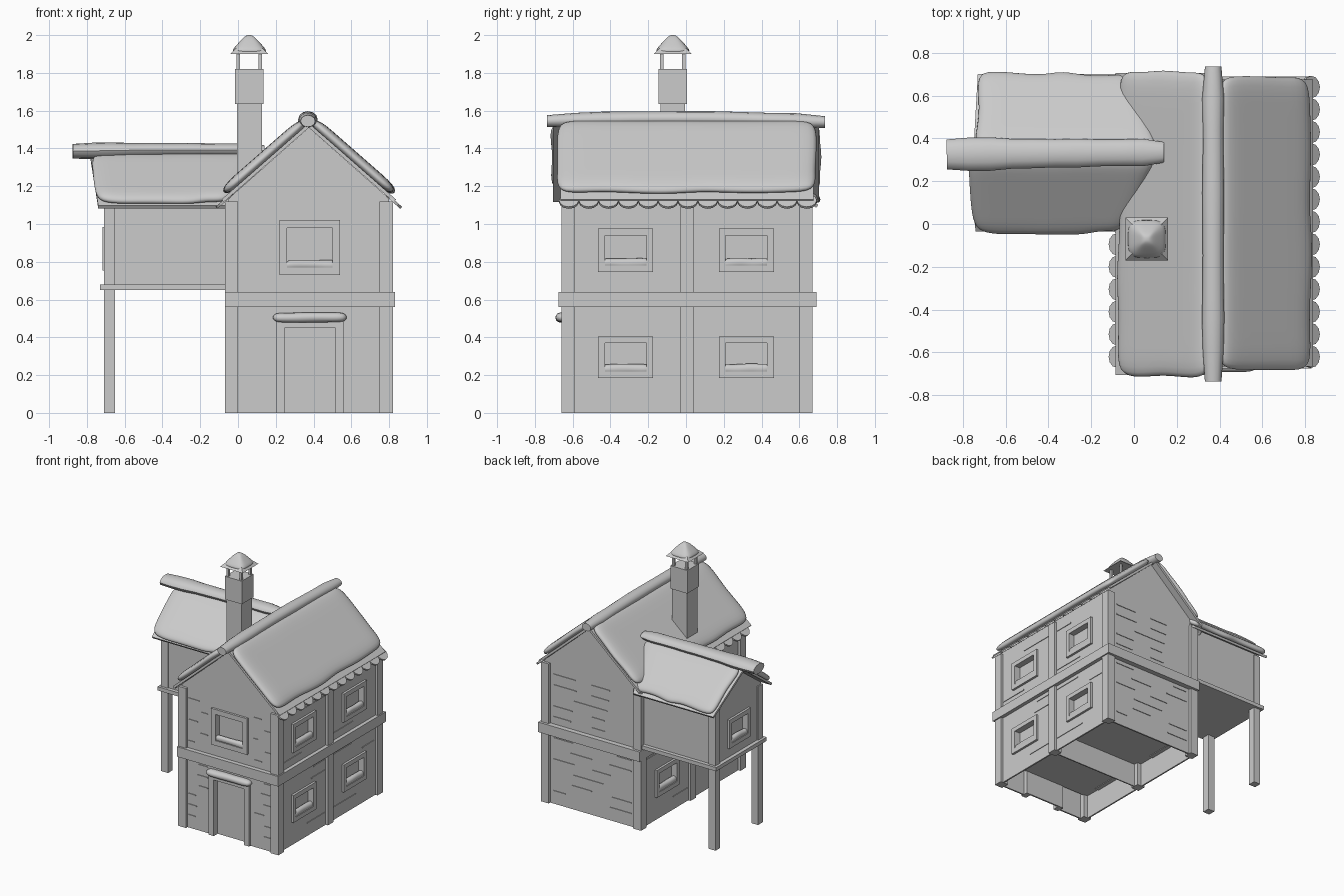
import bpy, bmesh, math, random
from mathutils import Vector, Matrix

random.seed(4)
if "Cube" in bpy.data.objects:
    bpy.data.objects.remove(bpy.data.objects["Cube"])

grey = bpy.data.materials.new("plain light grey")
grey.use_nodes = True
tone = (0.6, 0.6, 0.6, 1)
grey.diffuse_color = tone
grey.node_tree.nodes["Principled BSDF"].inputs["Base Color"].default_value = tone


def finish(name, bm, smooth=False):
    bmesh.ops.recalc_face_normals(bm, faces=bm.faces)
    mesh = bpy.data.meshes.new(name)
    for f in bm.faces:
        f.smooth = smooth
    bm.to_mesh(mesh)
    bm.free()
    mesh.materials.append(grey)
    ob = bpy.data.objects.new(name, mesh)
    bpy.context.collection.objects.link(ob)
    return ob


def add_box(bm, a, b):
    a, b = Vector(a), Vector(b)
    size = Vector(abs(q - p) for p, q in zip(a, b))
    mat = Matrix.Translation((a + b) / 2) @ Matrix.Diagonal(size).to_4x4()
    bmesh.ops.create_cube(bm, size=1, matrix=mat)


def boxes(name, pairs):
    bm = bmesh.new()
    for a, b in pairs:
        add_box(bm, a, b)
    return finish(name, bm)


def prism(name, profile, place, start, end, open_bottom=False):
    # Extrude a closed (side, height) profile; the last edge is the floor
    bm = bmesh.new()
    rings = [[bm.verts.new(place(s, d, z)) for s, z in profile] for d in (start, end)]
    n = len(profile)
    for ring in rings:
        bm.faces.new(ring)
    for i in range(n - 1 if open_bottom else n):
        j = (i + 1) % n
        bm.faces.new((rings[0][i], rings[0][j], rings[1][j], rings[1][i]))
    return finish(name, bm)


def apply(ob, kind, **settings):
    mod = ob.modifiers.new(kind, kind)
    for key, value in settings.items():
        setattr(mod, key, value)
    bpy.context.view_layer.objects.active = ob
    bpy.ops.object.modifier_apply(modifier=mod.name)


# Wall frames: along the wall, outward from it, height
walls = {
    "front": lambda a, d, z: (a, -0.64 - d, z),
    "back": lambda a, d, z: (a, 0.65 + d, z),
    "left": lambda a, d, z: (0.80 + d, a, z),
    "right": lambda a, d, z: (-0.05 - d, a, z),
    "wing": lambda a, d, z: (-0.70 - d, a, z),
}

# Thin house shell, open underneath, with a raised floor inside
RIDGE = 0.375
shell = prism("house_walls", [(-0.05, 0), (-0.05, 1.135), (RIDGE, 1.51), (0.8, 1.135), (0.8, 0)],
              lambda s, d, z: (s, d, z), -0.64, 0.65, True)
apply(shell, "SOLIDIFY", thickness=0.012, offset=-1, use_even_offset=True)
wing = prism("wing_walls", [(0.05, 0.66), (0.05, 1.125), (0.34, 1.335), (0.63, 1.125), (0.63, 0.66)],
             lambda s, d, z: (d, s, z), -0.7, -0.02)
boxes("inner_floor_and_partition", [((-0.035, -0.6, 0.19), (0.785, 0.635, 0.205)),
                                    ((-0.035, -0.005, 0), (0.785, 0.005, 0.19))])


# Windows and door: recess, pane, raised frame and a snowy sill
def pillow(name, a, b, grow=0.12):
    a, b = Vector(a), Vector(b)
    extra = (b - a) * grow
    bm = bmesh.new()
    add_box(bm, a - extra, b + extra)
    long_edges = [e for e in bm.edges if e.calc_length() > 0.15]
    bmesh.ops.subdivide_edges(bm, edges=long_edges, cuts=4, use_grid_fill=True)
    for v in bm.verts:
        v.co.z += random.uniform(-0.006, 0.006)
    ob = finish(name, bm, True)
    apply(ob, "SUBSURF", levels=2)


def frame(name, wall, mid, half, low, high, rim, sill=True):
    put = walls[wall]
    outer = half + rim
    base = low - rim if sill else low
    bars = [(-outer, -half, base, high + rim), (half, outer, base, high + rim),
            (-half, half, high, high + rim)]
    if sill:
        bars.append((-half, half, base, low))
    parts = [(put(mid + p, -0.045, r), put(mid + q, 0.018, s)) for p, q, r, s in bars]
    parts.append((put(mid - half, -0.045, low), put(mid + half, -0.032, high)))
    boxes(name, parts)
    if sill:
        pillow(name + "_sill_snow", put(mid - half, -0.028, low - 0.01), put(mid + half, 0.012, low + 0.035))
    return put(mid - half, -0.06, low - 0.002), put(mid + half, 0.1, high)


holes = [frame("front_window", "front", 0.38, 0.12, 0.77, 0.98, 0.04),
         frame("door_frame", "front", 0.38, 0.135, 0, 0.45, 0.045, False)]
for side in ("left", "right"):
    for y in (-0.32, 0.32):
        holes.append(frame(side + "_lower_window", side, y, 0.11, 0.22, 0.37, 0.035))
        if side == "left" or y < 0:
            holes.append(frame(side + "_upper_window", side, y, 0.11, 0.78, 0.94, 0.035))
wing_hole = frame("wing_window", "wing", 0.34, 0.1, 0.79, 0.95, 0.035)
pillow("door_snow", walls["front"](0.2, -0.02, 0.48), walls["front"](0.56, 0.05, 0.53), 0.06)
for body, cuts in ((shell, holes), (wing, [wing_hole])):
    cutter = boxes("cutter", cuts)
    cutter.hide_render = True
    apply(body, "BOOLEAN", object=cutter, operation="DIFFERENCE", solver="EXACT")
    bpy.data.objects.remove(cutter)

# Timber posts and belts
posts = []
for x in (-0.07, 0.75):
    for y in (-0.66, -0.03, 0.60):
        posts.append(((x, y, 0), (x + 0.07, y + 0.07, 1.12)))
boxes("house_posts", posts)
boxes("house_belt", [((-0.07, y, 0.56), (0.83, y + 0.05, 0.64)) for y in (-0.675, 0.64)]
      + [((x, -0.63, 0.56), (x + 0.05, 0.65, 0.64)) for x in (-0.07, 0.78)])
boxes("wing_posts", [((-0.71, y, 0), (-0.65, y + 0.06, 1.11)) for y in (0.04, 0.58)])
boxes("wing_belt", [((-0.73, 0.02, 0.65), (-0.06, 0.66, 0.68))])

# Plank seams on the house walls
seams = []
for wall, spans in {"front": ((0.01, 0.18), (0.59, 0.74)), "back": ((0.03, 0.38), (0.38, 0.72)),
                    "left": ((-0.58, -0.04), (0.05, 0.58)), "right": ((-0.58, -0.04), (0.05, 0.58))}.items():
    for row in range(12):
        z = 0.1 + row * 0.085
        for lo, hi in spans:
            length = (hi - lo) * random.uniform(0.25, 0.6)
            start = random.choice((lo, hi - length))
            mid = start + length / 2
            window = wall in ("left", "right") and abs(abs(mid) - 0.32) < 0.15 + length / 2
            if abs(z - 0.6) > 0.06 and not (window and (0.17 < z < 0.42 or 0.73 < z < 0.99)):
                seams.append((walls[wall](start, -0.004, z), walls[wall](start + length, 0.005, z + 0.007)))
boxes("plank_seams", seams)


# Roofs: boards with a soft, uneven blanket of snow on each slope
def slope(name, corners, thick, nu, nv, rough, soft):
    top0, top1, low0, low1 = map(Vector, corners)
    along, down = (top1 - top0).normalized(), (low0 - top0).normalized()
    bm = bmesh.new()
    grid = []
    for j in range(nv + 1):
        row = []
        for i in range(nu + 1):
            u, v = i / nu, j / nv
            p = top0.lerp(top1, u).lerp(low0.lerp(low1, u), v)
            if j:
                p += along * random.uniform(-rough, rough) + down * random.uniform(-rough, rough)
            row.append(bm.verts.new(p))
        grid.append(row)
    for j in range(nv):
        for i in range(nu):
            bm.faces.new((grid[j][i], grid[j][i + 1], grid[j + 1][i + 1], grid[j + 1][i]))
    ob = finish(name, bm, soft)
    if ob.data.polygons[0].normal.z < 0:
        ob.data.flip_normals()
    apply(ob, "SOLIDIFY", thickness=thick, offset=1)
    if soft:
        apply(ob, "SUBSURF", levels=2)


PITCH = 0.875


def main_slope(name, way, reach, y0, y1, thick, lift, rough, nu, nv, soft):
    top = 1.51 + lift
    eave_x, eave_z = RIDGE + way * reach, top - PITCH * reach
    slope(name, [(RIDGE, y0, top), (RIDGE, y1, top), (eave_x, y0, eave_z), (eave_x, y1, eave_z)],
          thick, nu, nv, rough, soft)


for side, way, y0, y1 in (("right", -1, -0.72, 0.72), ("left", 1, -0.68, 0.69)):
    main_slope(side + "_roof_boards", way, 0.45, y0 + 0.015, y1 - 0.015, 0.018, 0, 0, 1, 1, False)
    main_slope(side + "_roof_snow", way, 0.43, y0, y1, 0.06, 0.012, 0.013, 9, 4, True)
    # Rounded shingle ends along the eave
    bm = bmesh.new()
    for k in range(13):
        spot = Matrix.Translation((RIDGE + way * 0.45, -0.62 + k * 0.105, 1.12))
        bmesh.ops.create_cone(bm, cap_ends=True, segments=12, radius1=0.052, radius2=0.052, depth=0.014,
                              matrix=spot @ Matrix.Rotation(way * math.atan(PITCH), 4, "Y"))
    finish(side + "_eave_shingles", bm)

WING_TOP, WING_Y = 1.335, 0.335
for side, eave, top_west, low_west, east in (("front", -0.025, -0.78, -0.74, -0.05),
                                             ("back", 0.69, -0.75, -0.73, -0.02)):
    drop = 0.7 * abs(eave - WING_Y)
    for part, thick, lift, soft in (("boards", 0.018, 0, False), ("snow", 0.055, 0.012, True)):
        slope("wing_" + side + "_" + part,
              [(top_west, WING_Y, WING_TOP + lift), (0.12, WING_Y, WING_TOP + lift),
               (low_west, eave, WING_TOP + lift - drop), (east, eave, WING_TOP + lift - drop)],
              thick, 7 if soft else 1, 4 if soft else 1, 0.015 if soft else 0, soft)


# Snow rolls along the ridges
def roll(name, start, end, wide, tall, sag, taper=0):
    a, b = Vector(start), Vector(end)
    across = (b - a).cross(Vector((0, 0, 1))).normalized()
    bm = bmesh.new()
    rings, steps, sides = [], 10, 12
    for i in range(steps + 1):
        t = i / steps
        size = (0.8 if i in (0, steps) else 1) * (1 + taper * (1 - t) ** 4) * random.uniform(0.95, 1.05)
        mid = a.lerp(b, t) + Vector((0, 0, sag * math.sin(math.pi * t)))
        rings.append([bm.verts.new(mid + across * wide * size * math.cos(k * math.tau / sides)
                                   + Vector((0, 0, tall * size * math.sin(k * math.tau / sides))))
                      for k in range(sides)])
    for r, s in zip(rings, rings[1:]):
        for k in range(sides):
            n = (k + 1) % sides
            bm.faces.new((r[k], r[n], s[n], s[k]))
    bm.faces.new(rings[0])
    bm.faces.new(rings[-1])
    ob = finish(name, bm)
    bpy.ops.object.select_all(action="DESELECT")
    ob.select_set(True)
    bpy.context.view_layer.objects.active = ob
    bpy.ops.object.shade_smooth_by_angle(angle=math.radians(50))


roll("main_ridge_snow", (0.37, -0.735, 1.545), (0.37, 0.735, 1.54), 0.05, 0.04, 0.015)
roll("wing_ridge_snow", (-0.875, 0.325, 1.385), (0.14, 0.335, 1.39), 0.063, 0.035, 0.005, 0.45)

# Chimney with a snowy cap on four legs
CX, CY = 0.06, -0.07


def centred(half, low, high):
    return (CX - half, CY - half, low), (CX + half, CY + half, high)


legs = []
for sx in (-1, 1):
    for sy in (-1, 1):
        x, y = CX + sx * 0.058, CY + sy * 0.058
        legs.append(((x - 0.009, y - 0.009, 1.8), (x + 0.009, y + 0.009, 1.91)))
boxes("chimney", [centred(0.066, 1.1, 1.64), centred(0.075, 1.635, 1.82)] + legs)
for name, r1, r2, low, high, soft in (("chimney_cap", 0.1, 0.07, 1.9, 1.93, False),
                                      ("chimney_cap_snow", 0.11, 0.02, 1.9, 2, True)):
    bm = bmesh.new()
    spin = Matrix.Translation((CX, CY, (low + high) / 2)) @ Matrix.Rotation(math.pi / 4, 4, "Z")
    bmesh.ops.create_cone(bm, cap_ends=True, segments=4, radius1=r1 * math.sqrt(2), radius2=r2 * math.sqrt(2),
                          depth=high - low, matrix=spin)
    if soft:
        bmesh.ops.subdivide_edges(bm, edges=bm.edges, cuts=1, use_grid_fill=True)
    ob = finish(name, bm, soft)
    if soft:
        apply(ob, "SUBSURF", levels=2)
